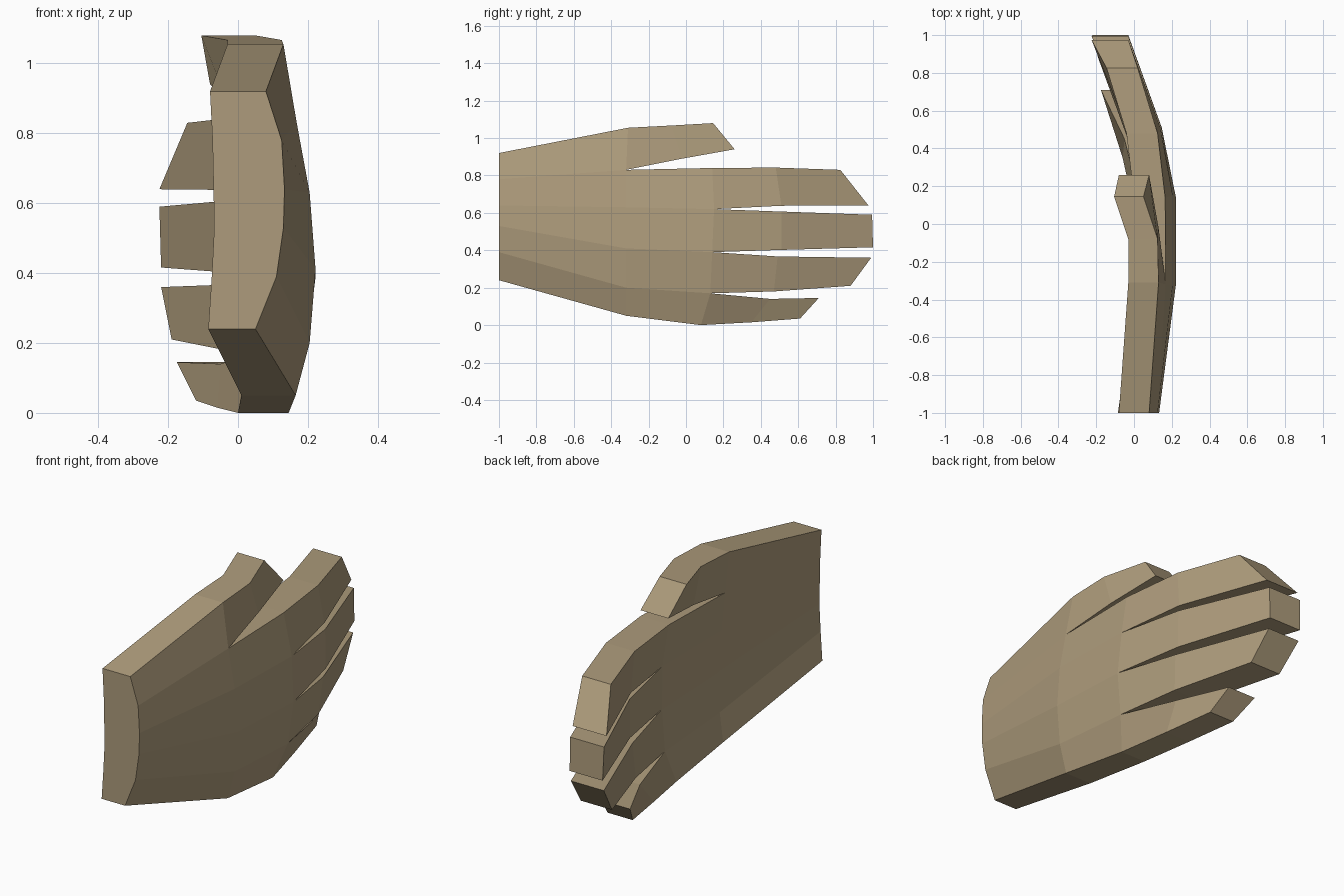
import bpy
import bmesh

cube = bpy.data.objects.get("Cube")
if cube:
    bpy.data.objects.remove(cube, do_unlink=True)

# Single skin colour
skin = bpy.data.materials.new("tan_skin")
skin.use_nodes = True
tan = (0.42, 0.33, 0.2, 1)
skin.diffuse_color = tan
skin.node_tree.nodes["Principled BSDF"].inputs["Base Color"].default_value = tan

bm = bmesh.new()
palm_side = {}


def point(y, z, back_x, palm_x):
    """Add a vertex on the back of the hand paired with one on the palm."""
    outer = bm.verts.new((back_x, y, z))
    palm_side[outer] = bm.verts.new((palm_x, y, z))
    return outer


def strip(upper, lower):
    """Skin the back of the hand between two rows of points."""
    for i in range(len(upper) - 1):
        bm.faces.new((upper[i], lower[i], lower[i + 1], upper[i + 1]))


# Cross sections from thumb edge down to little finger edge
wrist = [
    point(-1, 0.92, 0.08, -0.08),
    point(-1, 0.78, 0.125, -0.073),
    point(-1, 0.64, 0.133, -0.07),
    point(-1, 0.53, 0.13, -0.068),
    point(-1, 0.39, 0.11, -0.075),
    point(-1, 0.24, 0.05, -0.085),
]
middle_palm = [
    point(-0.31, 1.055, 0.13, -0.03),
    point(-0.32, 0.83, 0.168, 0),
    point(-0.32, 0.63, 0.205, 0.02),
    point(-0.32, 0.41, 0.222, 0.035),
    point(-0.32, 0.2, 0.205, 0.03),
    point(-0.32, 0.05, 0.165, 0.01),
]
knuckles = [
    point(0.14, 0.84, 0.165, 0),
    point(0.15, 0.62, 0.205, 0.03),
    point(0.14, 0.39, 0.222, 0.04),
    point(0.13, 0.17, 0.195, 0.03),
    point(0.08, 0, 0.145, 0),
]
strip(wrist, middle_palm)
strip(middle_palm[1:], knuckles)


def finger(root_top, root_bottom, joint, tip):
    """Extend a finger from two shared root points through a joint to a tip."""
    joint_top, joint_bottom = (point(*p) for p in joint)
    tip_top, tip_bottom = (point(*p) for p in tip)
    strip([root_top, joint_top, tip_top], [root_bottom, joint_bottom, tip_bottom])


# Thumb
finger(middle_palm[0], middle_palm[1],
       [(-0.08, 1.067, 0.125, -0.03), (-0.02, 0.89, 0.13, -0.03)],
       [(0.145, 1.08, 0.05, -0.105), (0.26, 0.94, 0.08, -0.08)])
# Index finger
finger(knuckles[0], knuckles[1],
       [(0.48, 0.842, 0.125, -0.04), (0.51, 0.638, 0.14, -0.04)],
       [(0.825, 0.83, 0.02, -0.145), (0.975, 0.64, -0.03, -0.225)])
# Middle finger
finger(knuckles[1], knuckles[2],
       [(0.51, 0.607, 0.145, -0.035), (0.51, 0.402, 0.147, -0.035)],
       [(0.995, 0.59, -0.03, -0.225), (1, 0.416, -0.03, -0.22)])
# Ring finger
finger(knuckles[2], knuckles[3],
       [(0.49, 0.367, 0.147, -0.035), (0.47, 0.18, 0.135, -0.04)],
       [(0.99, 0.36, -0.03, -0.22), (0.88, 0.21, -0.01, -0.19)])
# Little finger
finger(knuckles[3], knuckles[4],
       [(0.45, 0.14, 0.11, -0.05), (0.35, 0.015, 0.085, -0.06)],
       [(0.71, 0.145, -0.01, -0.175), (0.61, 0.035, 0.025, -0.12)])

# Palm surface and the side walls that close the shape
outer_faces = list(bm.faces)
rim = [e for e in bm.edges if e.is_boundary]
for face in outer_faces:
    bm.faces.new([palm_side[v] for v in reversed(face.verts)])
for edge in rim:
    a, b = edge.verts
    bm.faces.new((a, b, palm_side[b], palm_side[a]))
bmesh.ops.recalc_face_normals(bm, faces=bm.faces)

mesh = bpy.data.meshes.new("hand")
bm.to_mesh(mesh)
bm.free()
mesh.materials.append(skin)
hand = bpy.data.objects.new("hand", mesh)
bpy.context.collection.objects.link(hand)
